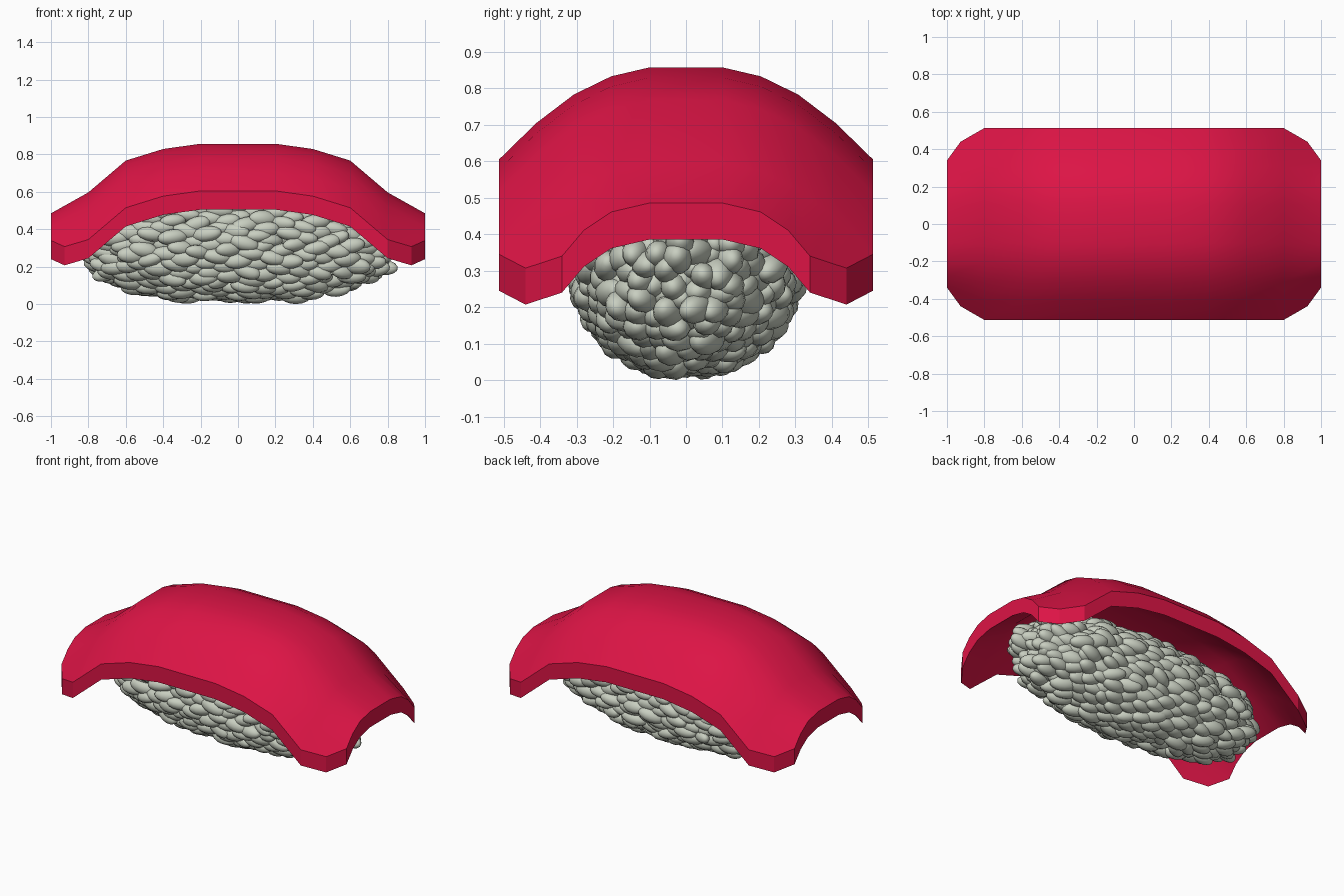
import bpy, bmesh, math, random
from mathutils import Vector, Matrix, Euler

if "Cube" in bpy.data.objects:
    bpy.data.objects.remove(bpy.data.objects["Cube"])

random.seed(4)


def material(name, color):
    m = bpy.data.materials.new(name)
    m.diffuse_color = (*color, 1)
    m.use_nodes = True
    m.node_tree.nodes["Principled BSDF"].inputs["Base Color"].default_value = m.diffuse_color
    return m


def add_object(name, me, mat):
    me.materials.append(mat)
    ob = bpy.data.objects.new(name, me)
    bpy.context.collection.objects.link(ob)
    return ob


# Fish slice: height is the sum of a lengthwise and a crosswise drop, per grid step
DROP_X = [0, 0, 0.028, 0.09, 0.26, 0.372]
DROP_Y = [0, 0, 0.024, 0.074, 0.152, 0.252]
# Rounded corner overrides: (x step, y step) -> x, y, z
CORNER = {(5, 5): (0.927, 0.44, 0.307), (5, 4): (1, 0.34, 0.34), (5, 3): (1, 0.28, 0.411)}
THICK = 0.1


def slice_point(i, j):
    a, b = abs(i), abs(j)
    x, y, z = CORNER.get((a, b), (a * 0.2, b * 0.1026, 0.857 - DROP_X[a] - DROP_Y[b]))
    return Vector((math.copysign(x, i), math.copysign(y, j), z))


bm = bmesh.new()
steps = range(-5, 6)
grid = {(i, j): bm.verts.new(slice_point(i, j)) for i in steps for j in steps}
faces = [bm.faces.new([grid[i, j], grid[i + 1, j], grid[i + 1, j + 1], grid[i, j + 1]])
         for i in range(-5, 5) for j in range(-5, 5)]
# Thicken straight down, keeping the upper skin
ext = bmesh.ops.extrude_face_region(bm, geom=faces, use_keep_orig=True)
low = [g for g in ext['geom'] if isinstance(g, bmesh.types.BMVert)]
bmesh.ops.translate(bm, verts=low, vec=(0, 0, -THICK))
bmesh.ops.recalc_face_normals(bm, faces=bm.faces)
# Smooth skins, flat vertical rim
for f in bm.faces:
    f.smooth = abs(f.normal.z) > 0.02
for e in bm.edges:
    e.smooth = all(f.smooth for f in e.link_faces)
mesh = bpy.data.meshes.new("fish_slice")
bm.to_mesh(mesh)
bm.free()
add_object("fish_slice", mesh, material("fish_red", (0.72, 0.007, 0.06)))

# One rice grain as a template, poles along x
bm = bmesh.new()
bmesh.ops.create_uvsphere(bm, u_segments=12, v_segments=8, radius=1,
                          matrix=Matrix.Rotation(math.pi / 2, 4, 'Y'))
bm.verts.index_update()
grain_verts = [v.co.copy() for v in bm.verts]
grain_faces = [[v.index for v in f.verts] for f in bm.faces]
bm.free()

# Rice mound: long grains spread over an ellipsoid with blunt ends
COUNT = 520
RX, RY, RZ, CZ, BLUNT = 0.79, 0.285, 0.275, 0.31, 2.4
verts, polys = [], []
for k in range(COUNT):
    u = 1 - 2 * (k + 0.5) / COUNT
    t = k * math.pi * (3 - math.sqrt(5))
    r = math.sqrt(1 - u * u)
    d = Vector((u, r * math.cos(t), r * math.sin(t)))
    d /= (abs(u) ** BLUNT + r ** BLUNT) ** (1 / BLUNT)
    d *= random.uniform(0.92, 1.03)
    size = random.uniform(0.9, 1.1)
    pos = Vector((d.x * RX + random.uniform(-0.02, 0.02), d.y * RY, CZ + d.z * RZ))
    pos.z = max(pos.z, 0.04)
    rot = Euler((random.uniform(0, 6.28), random.gauss(0, 0.15), random.gauss(0, 0.25)))
    mat = (Matrix.Translation(pos) @ rot.to_matrix().to_4x4()
           @ Matrix.Diagonal((0.078 * size, 0.043 * size, 0.039 * size, 1)))
    base = len(verts)
    verts += [mat @ v for v in grain_verts]
    polys += [[base + n for n in f] for f in grain_faces]
# Rest the mound on the ground
lowest = min(v.z for v in verts)
mesh = bpy.data.meshes.new("rice_mound")
mesh.from_pydata([(v.x, v.y, v.z - lowest) for v in verts], [], polys)
mesh.shade_smooth()
add_object("rice_mound", mesh, material("rice_grey", (0.58, 0.62, 0.53)))
